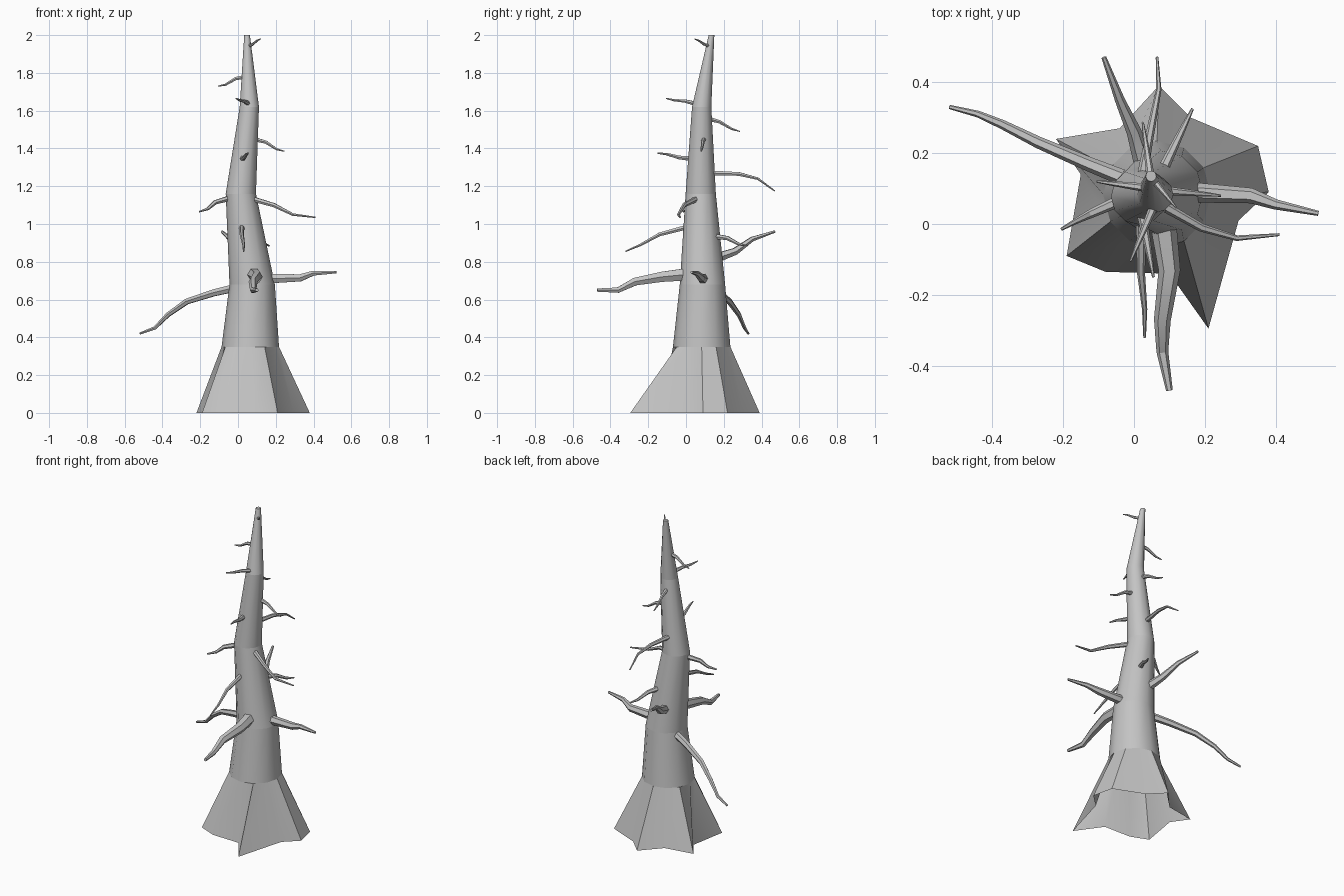
import bpy
import bmesh
import math
from mathutils import Vector

if "Cube" in bpy.data.objects:
    bpy.data.objects.remove(bpy.data.objects["Cube"], do_unlink=True)

# One weathered grey for all the dead wood
wood = bpy.data.materials.new("weathered_grey_wood")
wood.use_nodes = True
grey = (0.55, 0.55, 0.55, 1)
wood.diffuse_color = grey
shader = next(n for n in wood.node_tree.nodes if n.type == "BSDF_PRINCIPLED")
shader.inputs["Base Color"].default_value = grey
shader.inputs["Roughness"].default_value = 0.9

TRUNK_SIDES = 12
BRANCH_SIDES = 6


def finish(name, bm, angle):
    """Turn a bmesh into a shaded object with the wood material."""
    mesh = bpy.data.meshes.new(name)
    bm.to_mesh(mesh)
    bm.free()
    mesh.materials.append(wood)
    obj = bpy.data.objects.new(name, mesh)
    bpy.context.collection.objects.link(obj)
    bpy.ops.object.select_all(action="DESELECT")
    obj.select_set(True)
    bpy.context.view_layer.objects.active = obj
    bpy.ops.object.shade_smooth_by_angle(angle=math.radians(angle))
    return obj


def add_ring(bm, points):
    return [bm.verts.new(p) for p in points]


def bridge(bm, lower, upper):
    """Join two counterclockwise rings with quads."""
    count = len(lower)
    for i in range(count):
        j = (i + 1) % count
        bm.faces.new((lower[i], lower[j], upper[j], upper[i]))


def circle(centre, radius, sides, u=Vector((1, 0, 0)), v=Vector((0, 1, 0))):
    turns = [math.tau * i / sides for i in range(sides)]
    return [Vector(centre) + radius * (math.cos(a) * u + math.sin(a) * v)
            for a in turns]


def branch(name, radius, *path):
    """Sweep a tapering hexagon along a crooked path."""
    points = [Vector(p) for p in path]
    last = len(points) - 1
    bm = bmesh.new()
    rings = []
    for i, point in enumerate(points):
        along = (points[min(i + 1, last)] - points[max(i - 1, 0)]).normalized()
        side = Vector((0, 0, 1)).cross(along).normalized()
        up = along.cross(side)
        width = radius * (1 - 0.75 * i / last)
        rings.append(add_ring(bm, circle(point, width, BRANCH_SIDES, side, up)))
    for lower, upper in zip(rings, rings[1:]):
        bridge(bm, lower, upper)
    bm.faces.new(rings[-1])
    bm.faces.new(rings[0][::-1])
    finish(name, bm, 25)


def twig(name, start, tip, bend, radius=0.013):
    """A short branch with a slight wave between its two ends."""
    start, tip = Vector(start), Vector(tip)
    wave = Vector((0, 0, bend))
    branch(name, radius, start, start.lerp(tip, 0.4) + wave,
           start.lerp(tip, 0.75) - wave / 2, tip)


# Trunk: separate tapering sections, each given as x, y, z, radius
levels = [(.065, .083, .35, .152), (.075, .087, .68, .12),
          (.015, .078, 1.16, .08), (.06, .083, 1.62, .051),
          (.048, .135, 2, .015)]
bm = bmesh.new()
for low, high in zip(levels, levels[1:]):
    rings = [add_ring(bm, circle(s[:3], s[3], TRUNK_SIDES)) for s in (low, high)]
    bridge(bm, *rings)
bm.faces.new(rings[-1])
finish("trunk", bm, 35)

# Root flare: an irregular star that narrows to the bottom of the trunk
star = [(.38, .09), (.35, .22), (.16, .3), (.07, .39), (-.04, .27),
        (-.22, .24), (-.15, .14), (-.19, -.09), (-.08, -.135),
        (.1, -.14), (.21, -.295), (.295, .01)]
bm = bmesh.new()
foot = add_ring(bm, [(x, y, 0) for x, y in star])
neck = add_ring(bm, circle(levels[0][:3], levels[0][3], TRUNK_SIDES))
bridge(bm, foot, neck)
finish("root_flare", bm, 35)

# Long branches
branch("low_right_branch", .024, (.02, .11, .67), (-.13, .17, .635),
       (-.27, .23, .59), (-.37, .28, .52), (-.44, .31, .45), (-.52, .33, .42))
branch("low_left_branch", .029, (.15, .09, .71), (.33, .08, .715),
       (.4, .055, .74), (.52, .03, .745))
branch("low_front_branch", .038, (.08, .02, .735), (.1, -.13, .72),
       (.08, -.27, .695), (.08, -.36, .65), (.1, -.47, .65))
branch("low_back_branch", .028, (.03, .16, .82), (0, .26, .855),
       (-.04, .35, .92), (-.085, .47, .96))
branch("middle_left_branch", .016, (.05, .07, 1.14), (.19, -.01, 1.1),
       (.29, -.04, 1.05), (.41, -.03, 1.035))
branch("middle_back_branch", .015, (.02, .12, 1.27), (.05, .28, 1.265),
       (.07, .38, 1.24), (.065, .47, 1.175))
branch("middle_front_branch", .015, (.02, .03, .99), (.02, -.14, .945),
       (.03, -.24, .89), (.03, -.32, .855))
branch("middle_right_branch", .017, (-.03, .07, 1.14), (-.12, .03, 1.115),
       (-.16, .01, 1.08), (-.205, -.015, 1.065))

# Short twigs
twig("back_left_twig", (.08, .15, .935), (.165, .325, .885), .01, .016)
twig("upper_left_twig", (.08, .095, 1.45), (.245, .08, 1.385), .01)
twig("upper_front_twig", (.02, .04, 1.345), (.055, -.15, 1.375), -.005, .015)
twig("upper_back_twig", (.05, .11, 1.56), (.025, .285, 1.49), .008)
twig("high_front_twig", (.06, .06, 1.635), (-.01, -.105, 1.665), .004)
twig("high_right_twig", (.05, .1, 1.78), (-.105, .12, 1.73), .01)
twig("top_twig", (.05, .13, 1.94), (.12, .045, 1.98), -.004, .01)
